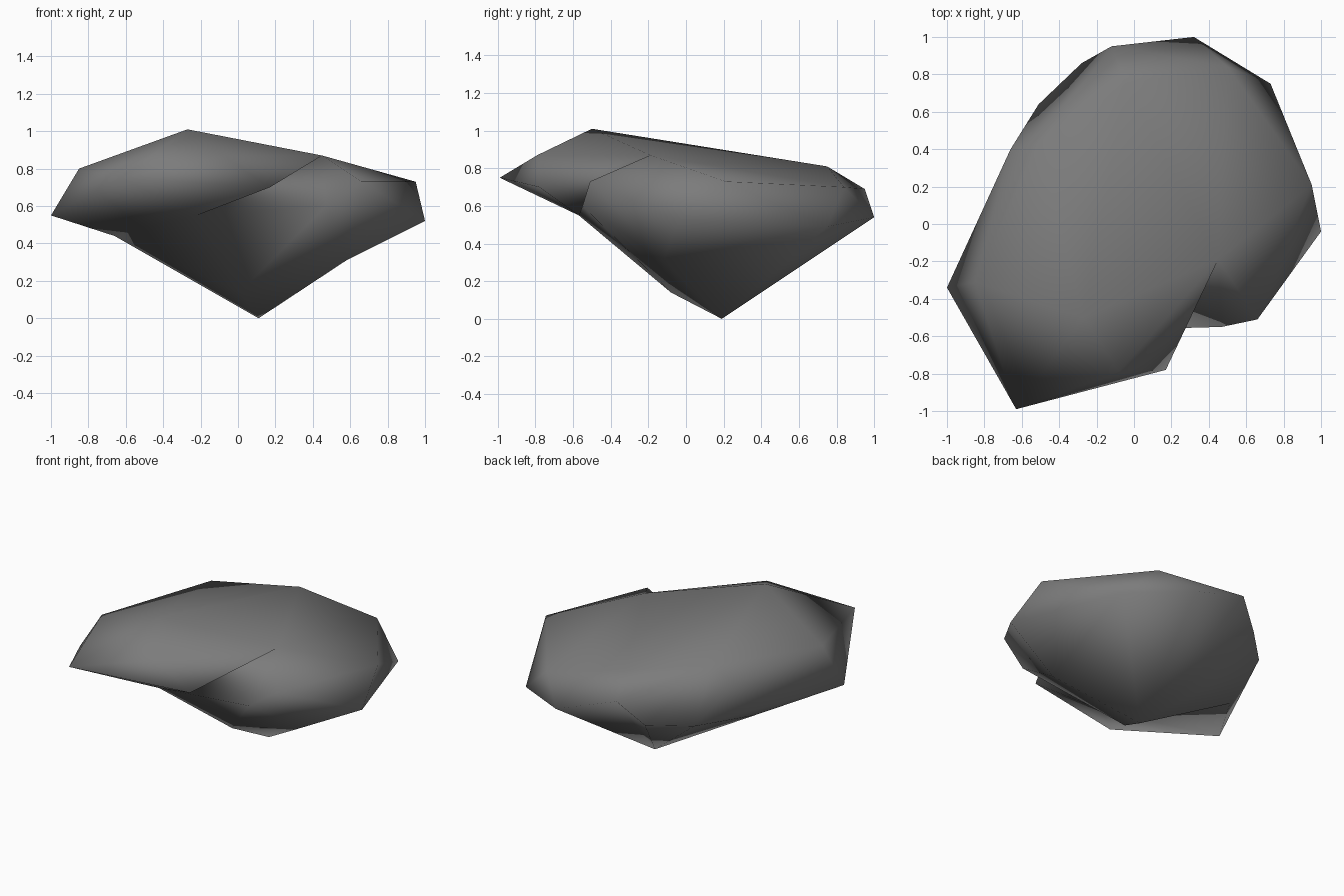
import bpy
import bmesh

# Remove the default cube
default_cube = bpy.data.objects.get("Cube")
if default_cube:
    bpy.data.objects.remove(default_cube, do_unlink=True)


def flat_material(name, colour):
    material = bpy.data.materials.new(name)
    material.use_nodes = True
    material.diffuse_color = colour
    shader = next(n for n in material.node_tree.nodes if n.type == "BSDF_PRINCIPLED")
    shader.inputs["Base Color"].default_value = colour
    return material


bm = bmesh.new()


def fan(hub, *chain):
    """Facets joining a hub corner to a chain of neighbouring corners."""
    for first, second in zip(chain, chain[1:]):
        bm.faces.new((hub, first, second))


def corners(*places):
    return [bm.verts.new(place) for place in places]


# Crown corners: the peak, then around the top to the head of the cleft
peak, left, back_left, back, back_right, right, cleft, brow = corners(
    (-.27, -.5, 1.01), (-.85, -.31, .8), (-.51, .43, .85), (-.04, .75, .81),
    (.5, .84, .7), (.95, .21, .73), (.45, -.19, .87), (-.08, -.79, .87))

# Widest corners, around the rim
rim_left, nose, cheek, cleft_foot, shoulder, rim_right = corners(
    (-1, -.34, .55), (-.63, -.99, .75), (.17, -.78, .7),
    (.47, -.55, .6), (.66, -.51, .73), (1, -.04, .52))
rim_corner, rim_back, tail, tail_low, rim_side, hip = corners(
    (.73, .75, .49), (.32, 1, .54), (-.12, .95, .69),
    (-.28, .86, .53), (-.51, .64, .5), (-.66, .4, .75))

# Underside corners
belly, chin, keel, flank, foot = corners(
    (-.66, .17, .44), (-.22, -.57, .55), (.01, -.08, .14),
    (.58, -.12, .31), (.11, .19, 0))

# Top facets
fan(peak, cleft, back, back_left, left, nose, brow, cleft)

# Upper sides and the cleft
fan(cleft, cheek, chin, cleft_foot, shoulder, right, back_right, back)
fan(right, shoulder, rim_right, rim_corner, back_right)
fan(back_right, rim_corner, rim_back, tail, back)
fan(back_left, back, tail, tail_low, rim_side, hip, left)
fan(hip, rim_side, rim_left, left)
fan(left, rim_left, nose)
fan(brow, nose, cheek, cleft)

# Underside facets
fan(flank, rim_right, rim_corner, foot, keel, cleft_foot, shoulder, rim_right)
fan(foot, rim_corner, rim_back, tail, tail_low, rim_side, belly, keel)
fan(chin, cleft_foot, keel, belly, rim_left, nose, cheek)
fan(belly, rim_side, rim_left)

# Smooth shading over the whole skin
bmesh.ops.recalc_face_normals(bm, faces=list(bm.faces))
for face in bm.faces:
    face.smooth = True

# Boulder object
mesh = bpy.data.meshes.new("boulder")
bm.to_mesh(mesh)
bm.free()
mesh.materials.append(flat_material("stone grey", (.2, .2, .2, 1)))
boulder = bpy.data.objects.new("boulder", mesh)
bpy.context.collection.objects.link(boulder)
